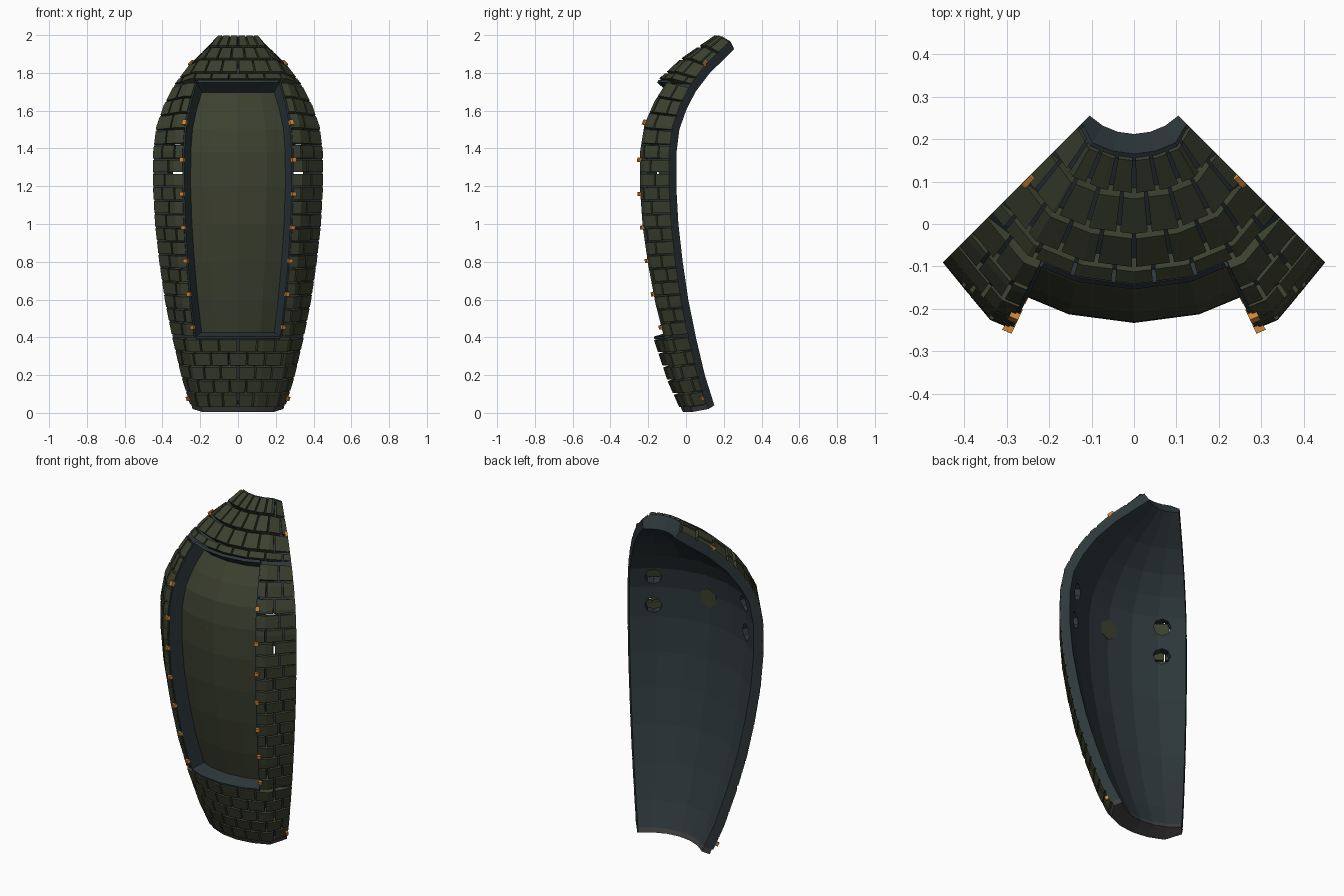
import bpy, bmesh, math
from mathutils import Vector, Matrix

if "Cube" in bpy.data.objects:
    bpy.data.objects.remove(bpy.data.objects["Cube"])

AXIS_Y = 0.36                      # the plate is a quarter turn around this axis
HALF, WIN = 45, 25.2               # half angles of the plate and of its window
WIN_LOW, WIN_TOP = 0.43, 1.69      # window limits along the inner profile
SHELL, TILE = 0.05, 0.095          # depth of the shell and of the tiles on it

# Inner profile: (radius, height)
PROFILE = [Vector(p) for p in (
    (.297, .04), (.368, .2), (.435, .4), (.492, .6), (.534, .8), (.566, 1.0), (.582, 1.2),
    (.58, 1.38), (.559, 1.5), (.509, 1.6), (.438, 1.7), (.33, 1.8), (.243, 1.86), (.148, 1.925))]


def profile_normal(i):
    a, b = PROFILE[max(i - 1, 0)], PROFILE[min(i + 1, len(PROFILE) - 1)]
    t = (b - a).normalized()
    return Vector((t.y, -t.x))


NORMALS = [profile_normal(i) for i in range(len(PROFILE))]


def surf(u, ang, d):
    """Point at profile height u, angle ang and depth d out from the inner face."""
    i = 0
    while i < len(PROFILE) - 2 and u > PROFILE[i + 1].y:
        i += 1
    f = (u - PROFILE[i].y) / (PROFILE[i + 1].y - PROFILE[i].y)
    p = PROFILE[i].lerp(PROFILE[i + 1], f) + NORMALS[i].lerp(NORMALS[i + 1], f) * d
    facet = math.cos(math.radians(7.5)) / math.cos(math.radians(ang % 15 - 7.5))
    a = math.radians(ang)
    r = p.x * facet
    return Vector((r * math.sin(a), AXIS_Y - r * math.cos(a), p.y))


def tile_depth(ang):
    """Tiles thin out toward the two cut edges."""
    return TILE - 0.04 * max(0, (abs(ang) - 30) / 15)


def block(bm, u0, u1, a0, a1, d0, d1):
    """Curved box; d1 may be a function of the angle."""
    us = [u0] + [p.y for p in PROFILE if u0 + .004 < p.y < u1 - .004] + [u1]
    angs = [a0] + [k * 15 for k in range(-3, 4) if a0 + .2 < k * 15 < a1 - .2] + [a1]
    outer = d1 if callable(d1) else (lambda ang: d1)
    lo = [[bm.verts.new(surf(u, a, d0)) for a in angs] for u in us]
    hi = [[bm.verts.new(surf(u, a, outer(a))) for a in angs] for u in us]
    n, m = len(us) - 1, len(angs) - 1
    for i in range(n):
        for g in (lo, hi):
            for j in range(m):
                bm.faces.new((g[i][j], g[i][j + 1], g[i + 1][j + 1], g[i + 1][j]))
        for j in (0, m):
            bm.faces.new((lo[i][j], lo[i + 1][j], hi[i + 1][j], hi[i][j]))
    for j in range(m):
        for i in (0, n):
            bm.faces.new((lo[i][j], lo[i][j + 1], hi[i][j + 1], hi[i][j]))


def material(name, rgb):
    m = bpy.data.materials.new(name)
    m.use_nodes = True
    m.diffuse_color = (*rgb, 1)
    bsdf = m.node_tree.nodes["Principled BSDF"]
    bsdf.inputs["Base Color"].default_value = (*rgb, 1)
    bsdf.inputs["Roughness"].default_value = 0.7
    return m


def finish(name, bm, mat):
    bmesh.ops.recalc_face_normals(bm, faces=bm.faces)
    me = bpy.data.meshes.new(name)
    bm.to_mesh(me)
    bm.free()
    me.materials.append(mat)
    ob = bpy.data.objects.new(name, me)
    bpy.context.collection.objects.link(ob)
    return ob


def part(name, mat, *blocks):
    bm = bmesh.new()
    for b in blocks:
        block(bm, *b)
    return finish(name, bm, mat)


def disc(name, mat, u, ang, radius, sides, d0, d1):
    """Prism standing square to the surface."""
    a, b = surf(u, ang, d0), surf(u, ang, d1)
    rot = (b - a).to_track_quat('Z', 'Y').to_matrix().to_4x4()
    bm = bmesh.new()
    bmesh.ops.create_cone(bm, cap_ends=True, segments=sides, radius1=radius, radius2=radius,
                          depth=(b - a).length, matrix=Matrix.Translation((a + b) / 2) @ rot)
    return finish(name, bm, mat)


olive = material("dark olive", (.045, .052, .029))
slate = material("dark slate", (.026, .038, .043))
grey = material("dark grey", (.05, .05, .052))
orange = material("orange", (.62, .24, .04))

BOTTOM, TOP = PROFILE[0].y, PROFILE[-1].y
RIM = BOTTOM + 0.025

# Shell around the window, with a thin backing behind it
part("lower_shell", slate, (RIM, WIN_LOW, -HALF, HALF, 0, SHELL))
part("upper_shell", slate, (WIN_TOP, TOP, -HALF, HALF, 0, SHELL))
part("window_backing", slate, (WIN_LOW, WIN_TOP, -WIN, WIN, 0, .005))
part("bottom_rim", grey, (BOTTOM, RIM, -HALF, HALF, 0, lambda a: tile_depth(a) - .008))
part("top_rim", slate, (TOP - .012, TOP, -HALF, HALF, SHELL, lambda a: tile_depth(a) - .012))

# Side shells with two round holes each
for side, label in ((1, "left"), (-1, "right")):
    a0, a1 = sorted((side * WIN, side * HALF))
    shell = part(label + "_shell", slate, (WIN_LOW, WIN_TOP, a0, a1, 0, SHELL))
    for k, u in enumerate((1.27, 1.445)):
        cutter = disc(f"{label}_hole_cutter_{k + 1}", slate, u, side * 32, .048, 8, -.03, .07)
        cutter.hide_render = True
        cutter.hide_set(True)
        cutter.display_type = 'WIRE'
        mod = shell.modifiers.new("hole", 'BOOLEAN')
        mod.operation, mod.solver, mod.object = 'DIFFERENCE', 'EXACT', cutter
    # Apply the cuts, then drop the cutters
    bpy.context.view_layer.update()
    cut = bpy.data.meshes.new_from_object(
        shell.evaluated_get(bpy.context.evaluated_depsgraph_get()))
    shell.modifiers.clear()
    shell.data = cut
    for k in range(2):
        bpy.data.objects.remove(bpy.data.objects[f"{label}_hole_cutter_{k + 1}"])

# Recessed window panel, its frame and the boss on the inside
part("window_panel", olive, (WIN_LOW, WIN_TOP, -WIN, WIN, .005, .011))
LIP = TILE - .004
part("window_frame", slate,
     (WIN_LOW - .012, WIN_LOW, -WIN, WIN, SHELL - .01, LIP),
     (WIN_TOP, WIN_TOP + .012, -WIN, WIN, SHELL - .01, LIP),
     (WIN_LOW, WIN_TOP, WIN, WIN + .8, .011, LIP),
     (WIN_LOW, WIN_TOP, -WIN - .8, -WIN, .011, LIP))
disc("inner_boss", olive, 1.36, 0, .06, 6, -.008, .004)


def tile_row(bm, u0, u1, joints, gap=.0045):
    """One row of tiles between the given joint angles."""
    radius = (surf((u0 + u1) / 2, 0, TILE) - Vector((0, AXIS_Y, 0))).xy.length
    g = math.degrees(gap / radius)
    for a, b in zip(joints, joints[1:]):
        block(bm, u0 + gap, u1 - gap, a if a == -HALF else a + g,
              b if b == HALF else b - g, SHELL - .002, tile_depth)


def bricks(count, shifted):
    """Joint angles across the whole plate, staggered on shifted rows."""
    step = 2 * HALF / count
    inner = [-HALF + step * (k + (.5 if shifted else 0)) for k in range(count + 1)]
    return [-HALF] + [a for a in inner if abs(a) < HALF - 1] + [HALF]


# Brick rows below the window
bm = bmesh.new()
h = (WIN_LOW - .012 - RIM) / 5
for k in range(5):
    tile_row(bm, RIM + k * h, RIM + (k + 1) * h, bricks(8, k % 2))
finish("lower_tiles", bm, olive)

# Rows over the dome
bm = bmesh.new()
levels = (WIN_TOP + .012, 1.735, 1.80, 1.862, TOP - .002)
for k, (u0, u1) in enumerate(zip(levels, levels[1:])):
    tile_row(bm, u0, u1, bricks(8, k % 2 == 0))
finish("dome_tiles", bm, olive)

# Rows beside the window, mirrored
PATTERNS = ([34], [30, 38.5], [36.5])
bm = bmesh.new()
rows = 18
h = (WIN_TOP - WIN_LOW) / rows
for k in range(rows):
    joints = [WIN + .4] + PATTERNS[k % 3] + [HALF]
    for js in (joints, [-a for a in reversed(joints)]):
        tile_row(bm, WIN_LOW + k * h, WIN_LOW + (k + 1) * h, js)
finish("side_tiles", bm, olive)

# Orange studs along the window and near the corners
bm = bmesh.new()
studs = [(.48 + .171 * k, 26, TILE - .005) for k in range(7)]
studs += [(.1, 43.8, .055), (1.805, 43.8, .05)]
for u, ang, d in studs:
    for a in (ang, -ang):
        block(bm, u - .01, u + .01, a - 1, a + 1, d, d + .017)
finish("studs", bm, orange)
